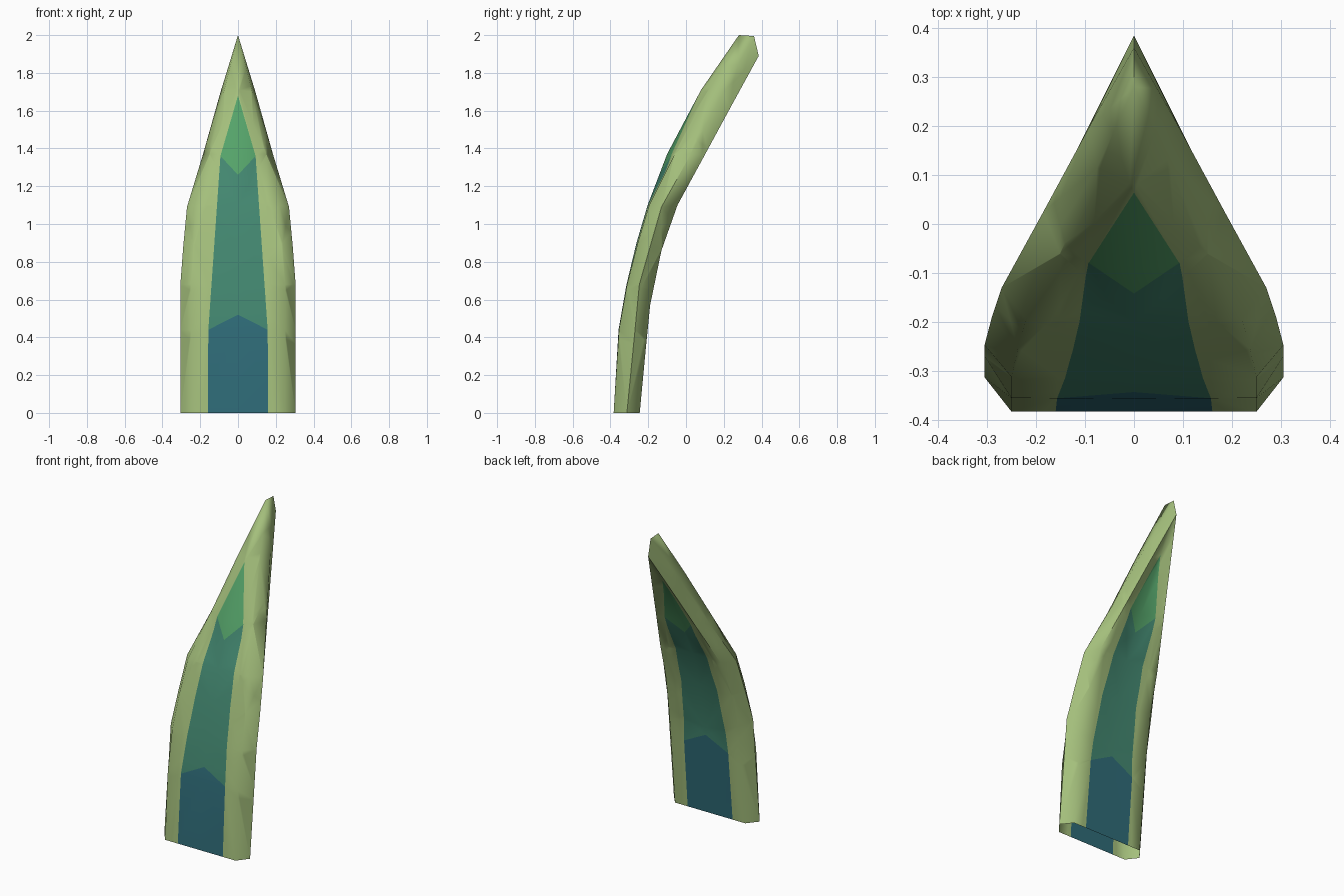
import bpy, bmesh
from mathutils import Vector

if "Cube" in bpy.data.objects:
    bpy.data.objects.remove(bpy.data.objects["Cube"])

# Flat colours (linear)
COLOURS = [
    ("light_green", (0.37, 0.52, 0.20)),
    ("deep_blue", (0.028, 0.148, 0.187)),
    ("teal", (0.055, 0.24, 0.16)),
    ("mid_green", (0.09, 0.365, 0.142)),
]

# Stations from base to tip: front centre (y, z), front edge (x, y, z),
# outer rim (x, y, z), back edge (x, y, z), back centre (y, z)
STATIONS = [
    ((-.383, 0), (.25, -.383, 0), (.305, -.313, 0), (.25, -.245, 0), (-.245, 0)),
    ((-.357, .44), (.25, -.355, .44), (.305, -.27, .44), (.25, -.21, .37), (-.212, .37)),
    ((-.315, .68), (.25, -.312, .68), (.305, -.247, .68), (.25, -.19, .57), (-.195, .57)),
    ((-.262, .90), (.237, -.255, .90), (.29, -.19, .88), (.235, -.13, .86), (-.14, .86)),
    ((-.203, 1.10), (.22, -.195, 1.10), (.27, -.13, 1.09), (.215, -.045, 1.10), (-.065, 1.10)),
    ((-.10, 1.37), (.15, -.06, 1.37), (.185, .025, 1.37), (.143, .098, 1.363), (.062, 1.363)),
    ((.08, 1.71), (.075, .115, 1.70), (.092, .197, 1.70), (.072, .241, 1.627), (.203, 1.627)),
    ((.28, 2.0), (0, .28, 2.0), (0, .36, 1.995), (0, .385, 1.89), (.385, 1.89)),
]

# Painted panel outline, as half width against height
PANEL = [(0, .16), (.44, .157), (1.36, .093), (1.68, 0)]


def panel_width(z):
    for (z0, w0), (z1, w1) in zip(PANEL, PANEL[1:]):
        if z <= z1:
            return w0 + (w1 - w0) * (z - z0) / (z1 - z0)
    return -1


def ring(bm, station):
    front, edge, rim, back, mid = station
    right = [edge, rim, back]
    left = [(-x, y, z) for x, y, z in reversed(right)]
    pts = [(0, *front)] + right + [(0, *mid)] + left
    return [bm.verts.new(p) for p in pts]


def cut(bm, a, b):
    """Cut through the whole depth along the line a-b drawn in the front view, on both sides."""
    for s in (1, -1):
        p, q = Vector((s * a[0], 0, a[1])), Vector((s * b[0], 0, b[1]))
        normal = (q - p).cross(Vector((0, 1, 0))).normalized()
        bmesh.ops.bisect_plane(bm, geom=bm.verts[:] + bm.edges[:] + bm.faces[:],
                               dist=1e-5, plane_co=p, plane_no=normal)


# Curved blade shell, open underneath
bm = bmesh.new()
rings = [ring(bm, s) for s in STATIONS]
for low, high in zip(rings, rings[1:]):
    for i in range(8):
        j = (i + 1) % 8
        bm.faces.new((low[i], low[j], high[j], high[i]))
bmesh.ops.remove_doubles(bm, verts=bm.verts[:], dist=1e-4)
bmesh.ops.triangulate(bm, faces=bm.faces[:])
bmesh.ops.recalc_face_normals(bm, faces=bm.faces[:])

# Cut the panel outline and the two chevron borders
for (z0, w0), (z1, w1) in zip(PANEL, PANEL[1:]):
    cut(bm, (w0, z0), (w1, z1))
cut(bm, (0, .52), (.157, .44))
cut(bm, (0, 1.26), (.093, 1.36))

# Colour the faces by position inside the panel
for f in bm.faces:
    c = f.calc_center_median()
    x, z = abs(c.x), c.z
    f.material_index = 0
    if x < panel_width(z):
        if z < .52 - .08 * x / .157:
            f.material_index = 1
        elif z > 1.26 + .10 * x / .093:
            f.material_index = 3
        else:
            f.material_index = 2

mesh = bpy.data.meshes.new("curved_blade")
bm.to_mesh(mesh)
bm.free()
for name, rgb in COLOURS:
    mat = bpy.data.materials.new(name)
    mat.diffuse_color = (*rgb, 1)
    mat.use_nodes = True
    mat.node_tree.nodes["Principled BSDF"].inputs["Base Color"].default_value = mat.diffuse_color
    mesh.materials.append(mat)
blade = bpy.data.objects.new("curved_blade", mesh)
bpy.context.collection.objects.link(blade)

# Smooth shading with sharp rims
bpy.context.view_layer.objects.active = blade
blade.select_set(True)
bpy.ops.object.shade_smooth_by_angle(angle=1.05)
